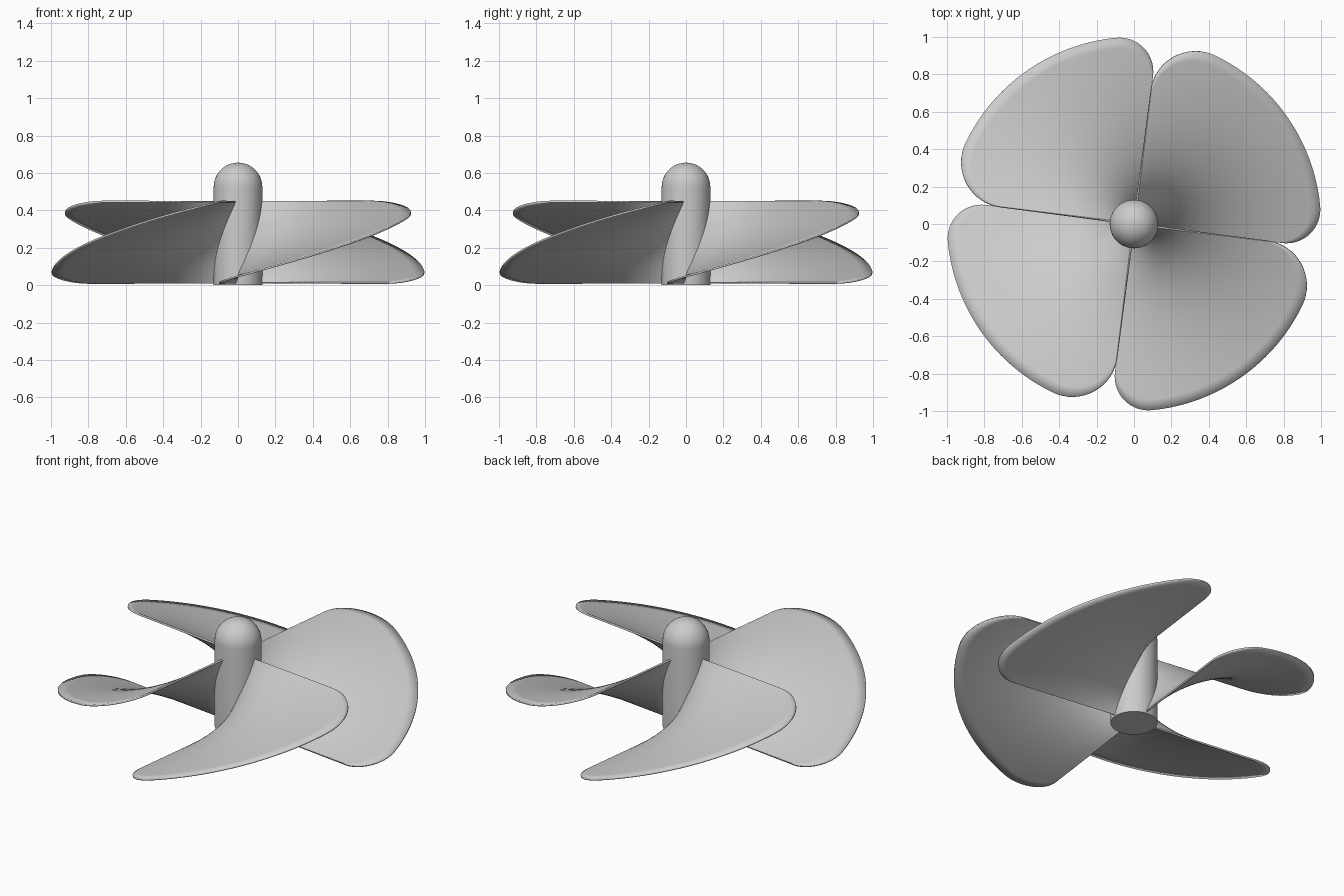
import bpy
import bmesh
from math import sin, cos, pi, asin, atan2, hypot, radians

if "Cube" in bpy.data.objects:
    bpy.data.objects.remove(bpy.data.objects["Cube"])

metal = bpy.data.materials.new("grey metal")
metal.diffuse_color = (0.6, 0.6, 0.6, 1)
metal.use_nodes = True
metal.node_tree.nodes["Principled BSDF"].inputs["Base Color"].default_value = metal.diffuse_color

HUB_R, DOME_Z = 0.13, 0.525
Z_LOW, Z_HIGH = 0.012, 0.447
SPAN = pi / 2
START = radians(-97.2)


def finish(obj, angle=40):
    obj.data.materials.append(metal)
    bpy.context.view_layer.objects.active = obj
    obj.select_set(True)
    bpy.ops.object.shade_smooth_by_angle(angle=radians(angle))
    obj.select_set(False)


def corner(rho, steps=16):
    """Polar points of a corner rounded between a radial edge and the unit circle."""
    c = 1 - rho
    a = asin(rho / c)
    cx, cy = c * cos(a), c * sin(a)
    pts = []
    for i in range(steps + 1):
        t = -pi / 2 + (a + pi / 2) * i / steps
        x, y = cx + rho * cos(t), cy + rho * sin(t)
        pts.append((max(0.0, atan2(y, x)), hypot(x, y)))
    return pts


# Blade outline: small round at the low edge, larger round at the high edge
low = corner(0.18)
high = [(SPAN - a, r) for a, r in reversed(corner(0.242))]
a0, a1 = low[-1][0], high[0][0]
arc = [(a0 + (a1 - a0) * i / 24, 1.0) for i in range(1, 24)]
outline = low + arc + high


# Helical blade: height grows evenly with angle
def make_blade(index):
    bm = bmesh.new()
    rings = 20
    columns = []
    for a, r_end in outline:
        t = START + index * SPAN + a
        z = Z_LOW + (Z_HIGH - Z_LOW) * a / SPAN
        col = []
        for j in range(rings + 1):
            r = 0.1 + (r_end - 0.1) * (j / rings) ** 1.3
            col.append(bm.verts.new((r * cos(t), r * sin(t), z)))
        columns.append(col)
    for c, d in zip(columns, columns[1:]):
        for j in range(rings):
            bm.faces.new((c[j], c[j + 1], d[j + 1], d[j]))
    mesh = bpy.data.meshes.new("blade")
    bm.to_mesh(mesh)
    bm.free()
    obj = bpy.data.objects.new(f"blade_{index + 1}", mesh)
    bpy.context.collection.objects.link(obj)
    solid = obj.modifiers.new("thickness", 'SOLIDIFY')
    solid.thickness = 0.01
    solid.offset = 0
    finish(obj)


for k in range(4):
    make_blade(k)

# Hub: upright cylinder with a domed cap, spun from a profile
profile = [(0, 0), (HUB_R, 0)] + [
    (HUB_R * cos(i * pi / 24), DOME_Z + HUB_R * sin(i * pi / 24)) for i in range(12)
] + [(0, DOME_Z + HUB_R)]
bm = bmesh.new()
verts = [bm.verts.new((x, 0, z)) for x, z in profile]
edges = [bm.edges.new(p) for p in zip(verts, verts[1:])]
bmesh.ops.spin(bm, geom=verts + edges, cent=(0, 0, 0), axis=(0, 0, 1),
               angle=2 * pi, steps=48)
bmesh.ops.remove_doubles(bm, verts=bm.verts, dist=1e-4)
bmesh.ops.recalc_face_normals(bm, faces=bm.faces)
mesh = bpy.data.meshes.new("hub")
bm.to_mesh(mesh)
bm.free()
hub = bpy.data.objects.new("hub", mesh)
bpy.context.collection.objects.link(hub)
finish(hub)
